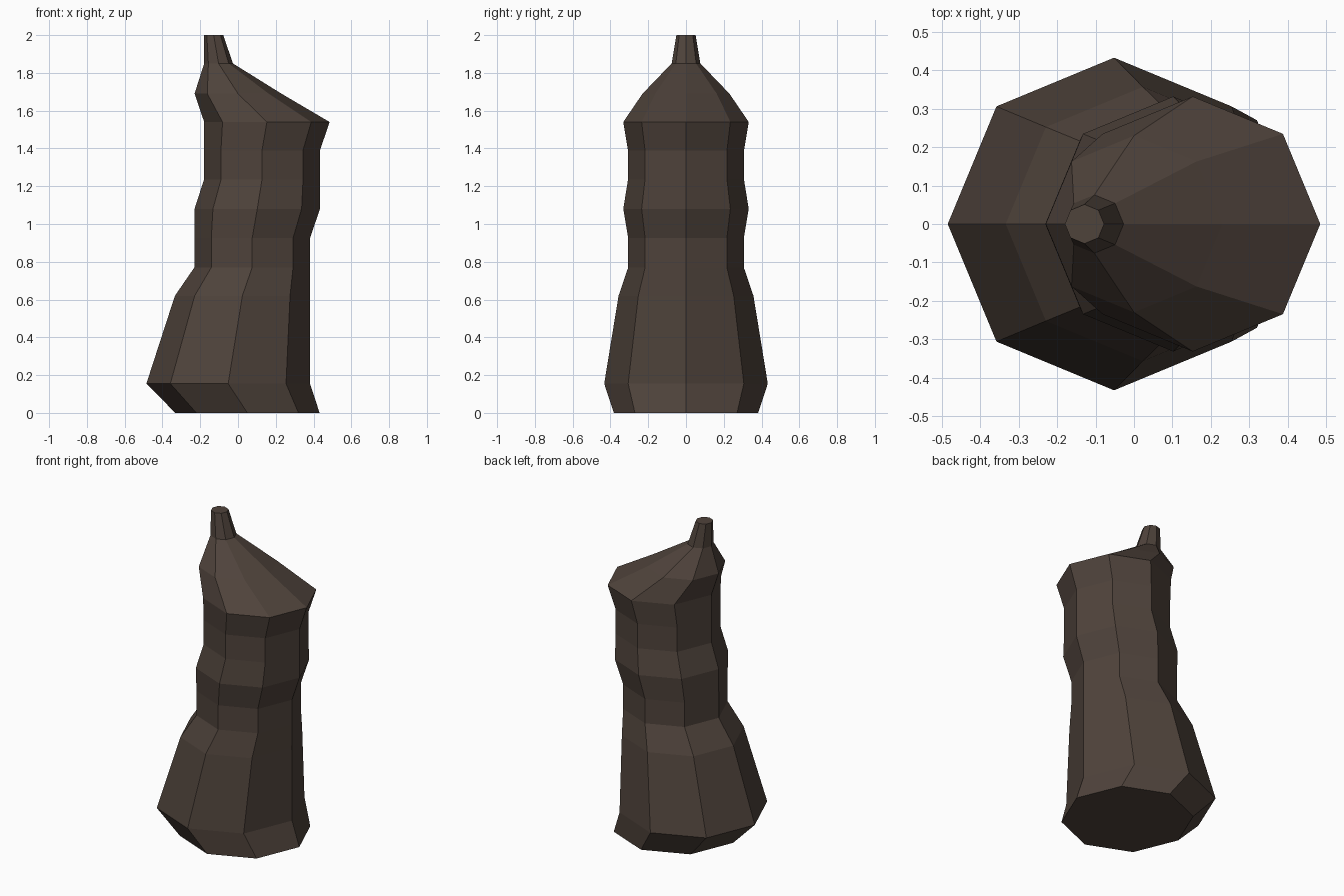
import bpy, bmesh, math

if "Cube" in bpy.data.objects:
    bpy.data.objects.remove(bpy.data.objects["Cube"])

SIDES = 8

# One flat dark brown colour
brown = bpy.data.materials.new("dark brown")
brown.diffuse_color = (0.078, 0.056, 0.044, 1.0)
brown.use_nodes = True
brown.node_tree.nodes["Principled BSDF"].inputs["Base Color"].default_value = brown.diffuse_color

# Stacked octagonal rings: (height, centre x, radius)
rings = [
    (0.00, 0.050, 0.382), (0.155, -0.052, 0.433), (0.62, 0.023, 0.357),
    (0.77, 0.075, 0.306), (0.925, 0.075, 0.306), (1.08, 0.102, 0.332),
    (1.235, 0.127, 0.307), (1.39, 0.127, 0.307), (1.54, 0.153, 0.332),
    (1.69, 0.000, 0.230), (1.85, -0.103, 0.076), (2.00, -0.129, 0.051),
]


def loft(name, sections, material):
    bm = bmesh.new()
    loops = []
    for z, cx, r in sections:
        loops.append([bm.verts.new((cx + r * math.cos(math.tau * i / SIDES),
                                    r * math.sin(math.tau * i / SIDES), z))
                      for i in range(SIDES)])
    for a, b in zip(loops, loops[1:]):
        for i in range(SIDES):
            j = (i + 1) % SIDES
            bm.faces.new((a[i], a[j], b[j], b[i]))
    bm.faces.new(loops[0][::-1])
    bm.faces.new(loops[-1])
    mesh = bpy.data.meshes.new(name)
    bm.to_mesh(mesh)
    bm.free()
    mesh.materials.append(material)
    obj = bpy.data.objects.new(name, mesh)
    bpy.context.collection.objects.link(obj)
    return obj


# Leaning column with slanted shoulder and thin tip
loft("leaning_column", rings, brown)
